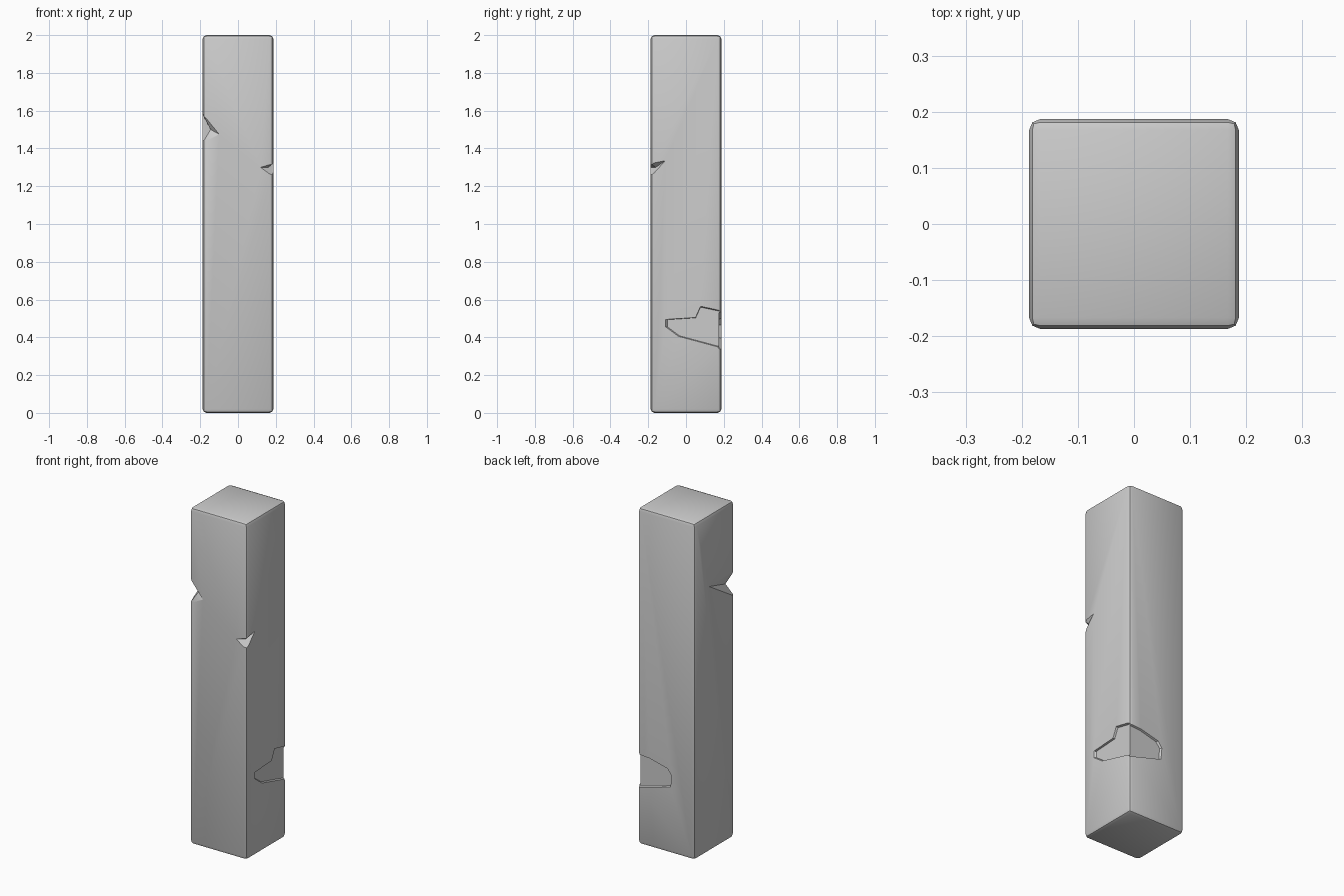
import bpy, bmesh
from mathutils import Vector

if "Cube" in bpy.data.objects:
    bpy.data.objects.remove(bpy.data.objects["Cube"])

H = 0.187  # half width of the pillar


def make_object(name, bm):
    bmesh.ops.recalc_face_normals(bm, faces=bm.faces)
    me = bpy.data.meshes.new(name)
    bm.to_mesh(me)
    bm.free()
    ob = bpy.data.objects.new(name, me)
    bpy.context.collection.objects.link(ob)
    return ob


def build(name, verts, faces):
    bm = bmesh.new()
    vs = [bm.verts.new(v) for v in verts]
    for f in faces:
        bm.faces.new([vs[i] for i in f])
    return make_object(name, bm)


def chip(name, top, side_a, bottom, side_b, deep):
    # broken-out corner: ring of four surface points, a deep point and an outside point
    outer = (top[0] * 1.5, top[1] * 1.5, (top[2] + bottom[2]) / 2)
    faces = []
    for i in range(4):
        j = (i + 1) % 4
        faces += [(i, j, 4), (j, i, 5)]
    return build(name, [top, side_a, bottom, side_b, deep, outer], faces)


def flake(name, outline, to_point, depth=0.011):
    # shallow flaked patch with slightly sloping walls
    n = len(outline)
    c = sum((Vector(p) for p in outline), Vector((0, 0))) / n
    inner = [c + (Vector(p) - c) * (0.95 if p[0] < H else 1) for p in outline]
    verts = [to_point(u, v, H - depth) for u, v in inner]
    verts += [to_point(u, v, H + 0.001) for u, v in outline]
    verts += [to_point(u, v, H + 0.06) for u, v in outline]
    faces = [tuple(range(n)), tuple(range(2 * n, 3 * n))]
    for k in (0, n):
        faces += [(k + i, k + (i + 1) % n, k + n + (i + 1) % n, k + n + i) for i in range(n)]
    return build(name, verts, faces)


# pillar body with softened edges
bm = bmesh.new()
bmesh.ops.create_cube(bm, size=1)
for v in bm.verts:
    v.co = Vector((v.co.x * 2 * H, v.co.y * 2 * H, (v.co.z + 0.5) * 2))
bmesh.ops.bevel(bm, geom=bm.edges[:], offset=0.02, segments=2, profile=0.5, affect='EDGES')
pillar = make_object("stone_pillar", bm)

cutters = [
    # large chip on the front left edge
    chip("left_chip_cutter", (-H, -H, 1.583), (-0.10, -H, 1.475),
         (-H, -H, 1.43), (-H, 0.05, 1.577), (-0.145, -0.163, 1.50)),
    # small chip on the front right edge
    chip("right_chip_cutter", (H, -H, 1.32), (0.12, -H, 1.30),
         (H, -H, 1.25), (H, -0.11, 1.335), (0.16, -0.16, 1.30)),
    # flaked patch wrapping the back right edge
    flake("side_flake_cutter",
          [(0.24, 0.525), (0.183, 0.542), (0.077, 0.565), (0.05, 0.505), (-0.108, 0.495),
           (-0.108, 0.455), (-0.04, 0.405), (0.183, 0.345), (0.24, 0.33)],
          lambda u, v, d: (d, u, v)),
    flake("back_flake_cutter",
          [(0.24, 0.535), (0.183, 0.535), (0.11, 0.53), (-0.01, 0.50), (-0.036, 0.465),
           (-0.03, 0.395), (0.183, 0.335), (0.24, 0.32)],
          lambda u, v, d: (u, d, v)),
]

bpy.context.view_layer.objects.active = pillar
pillar.select_set(True)
for c in cutters:
    c.hide_render = True
    m = pillar.modifiers.new(c.name, 'BOOLEAN')
    m.operation = 'DIFFERENCE'
    m.solver = 'EXACT'
    m.object = c
    bpy.ops.object.modifier_apply(modifier=m.name)
for c in cutters:
    bpy.data.objects.remove(c, do_unlink=True)

bpy.ops.object.shade_smooth_by_angle(angle=0.5)
